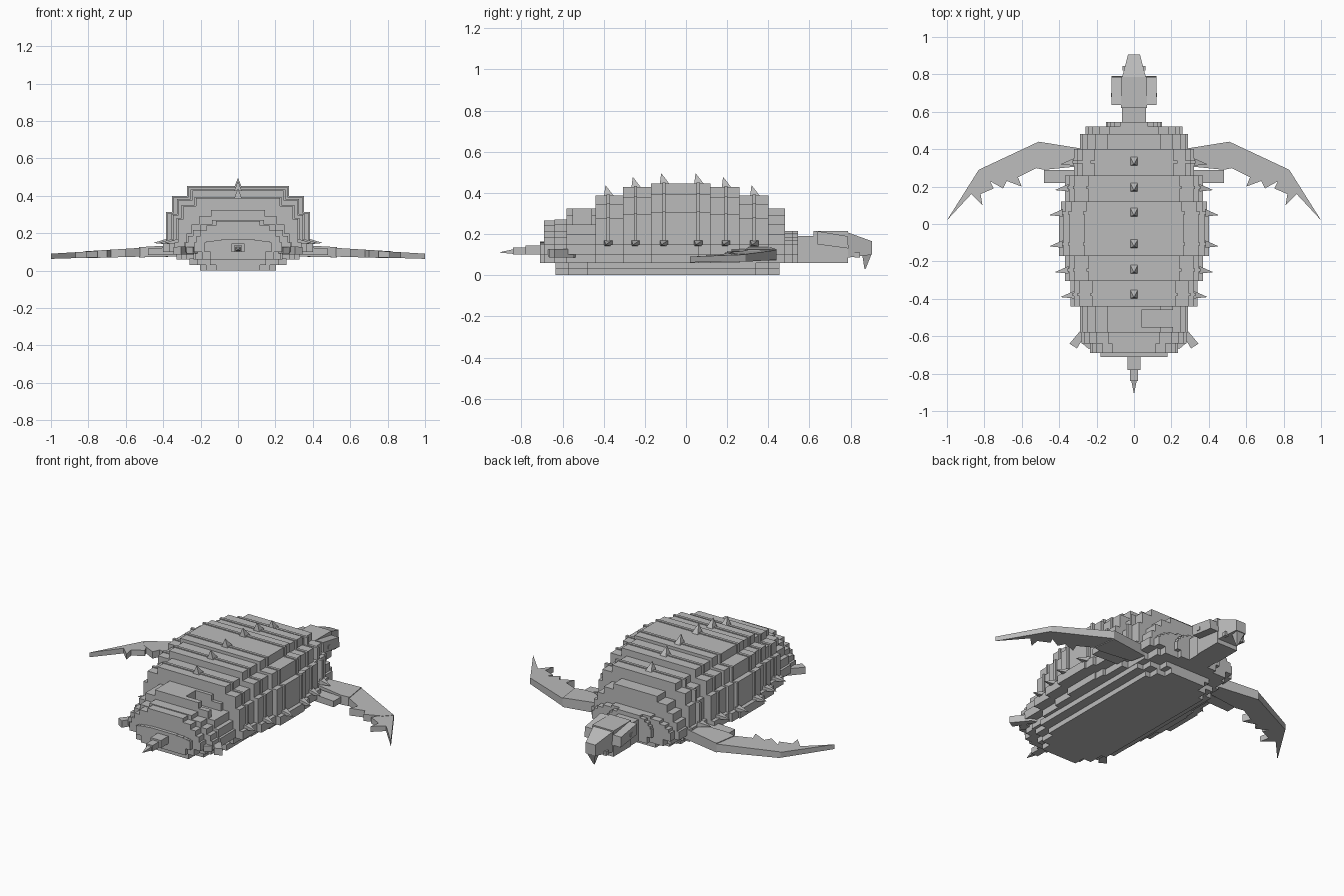
import bpy, bmesh, math

if "Cube" in bpy.data.objects:
    bpy.data.objects.remove(bpy.data.objects["Cube"])

grey = bpy.data.materials.new("stone grey")
grey.diffuse_color = (0.5, 0.5, 0.5, 1)
grey.use_nodes = True
grey.node_tree.nodes["Principled BSDF"].inputs["Base Color"].default_value = grey.diffuse_color


def finish(name, bm):
    bmesh.ops.recalc_face_normals(bm, faces=bm.faces)
    me = bpy.data.meshes.new(name)
    bm.to_mesh(me)
    bm.free()
    me.materials.append(grey)
    ob = bpy.data.objects.new(name, me)
    bpy.context.collection.objects.link(ob)
    return ob


def loft(bm, a, b):
    """Closed solid between two matching point loops."""
    va, vb = [bm.verts.new(p) for p in a], [bm.verts.new(p) for p in b]
    bm.faces.new(va[::-1])
    bm.faces.new(vb)
    n = len(a)
    for i in range(n):
        j = (i + 1) % n
        bm.faces.new((va[i], va[j], vb[j], vb[i]))


def box(bm, x0, x1, y0, y1, z0, z1):
    r = lambda z: [(x0, y0, z), (x1, y0, z), (x1, y1, z), (x0, y1, z)]
    loft(bm, r(z0), r(z1))


BROAD = ((0.94, 0.53), (0.86, 0.82), (0.66, 1.0))
ROUND = ((0.95, 0.28), (0.86, 0.55), (0.72, 0.8), (0.5, 1.0))


def layers(W, T, grow=0.0):
    """Stepped half cross-section: (half width, bottom, top)."""
    out = [(W * 0.82, 0.06, 0.10), (W, 0.10, 0.15)]
    z = 0.15
    for k, f in (BROAD if T > 0.35 else ROUND):
        z1 = 0.15 + (T - 0.15) * f + grow * 0.6
        out.append((W * k + grow, z, z1))
        z = z1
    return out


def section(bm, y0, y1, lay, cap=None):
    """Extrude a stepped profile along y; cap cuts a notch on the right."""
    right, left = [], []
    for hw, z0, z1 in lay:
        rx = 0.04 if cap and z0 >= cap else hw
        right += [(rx, z0), (rx, z1)]
        left += [(-hw, z0), (-hw, z1)]
    prof = right + left[::-1]
    loft(bm, [(x, y0, z) for x, z in prof], [(x, y1, z) for x, z in prof])


# Shell: stepped slices from tail to neck (y0, y1, half width, top)
bm = bmesh.new()
slices = [(-.71, -.69, .18, .165), (-.69, -.64, .235, .265), (-.64, -.58, .28, .27),
          (-.58, -.55, .29, .325), (-.46, -.44, .29, .325), (-.44, -.305, .34, .388),
          (-.305, -.17, .37, .428), (-.17, .06, .40, .446), (.06, .12, .39, .446),
          (.12, .26, .37, .428), (.26, .40, .32, .388), (.40, .48, .29, .325),
          (.48, .52, .26, .215), (.52, .545, .15, .215)]
for y0, y1, W, T in slices:
    section(bm, y0, y1, layers(W, T))
section(bm, -.55, -.46, layers(.29, .325), cap=.24)
finish("shell", bm)

# Raised ribs, with spikes on the ridge and both sides
ribs = [(-.378, .34, .388), (-.245, .37, .428), (-.107, .40, .446),
        (.06, .40, .446), (.194, .37, .428), (.332, .34, .388)]
bm = bmesh.new()
for y, W, T in ribs:
    section(bm, y - .008, y + .008, layers(W, T, .009)[2:])
finish("shell_ribs", bm)

bm = bmesh.new()
for y, W, T in ribs:
    base = [(-.02, y - .02, T), (.02, y - .02, T), (.02, y + .025, T), (-.02, y + .025, T)]
    tip = [(x * .05, y - .013 + (yy - y) * .05, T + .048) for x, yy, _ in base]
    loft(bm, base, tip)
    for s in (-1, 1):
        x0, x1 = W - .02, W + .05
        b = [(s * x0, y - .02, .14), (s * x0, y + .02, .14),
             (s * x0, y + .02, .17), (s * x0, y - .02, .17)]
        t = [(s * x1, y - .012 + (q[1] - y) * .05, .148 + (q[2] - .155) * .05) for q in b]
        loft(bm, b, t)
finish("shell_spikes", bm)

# Belly plates, stepped in towards both ends and downwards
bm = bmesh.new()
for hw, y0, y1 in ((.26, -.48, .34), (.22, -.57, .40), (.15, -.635, .455)):
    box(bm, -hw, hw, y0, y1, .03, .065)
    box(bm, -hw * .78, hw * .78, y0, y1, 0, .04)
finish("belly", bm)

# Neck and head
bm = bmesh.new()
box(bm, -.065, .065, .53, .65, .06, .19)
finish("neck", bm)
bm = bmesh.new()
box(bm, -.07, .07, .62, .787, .06, .215)
finish("head", bm)
bm = bmesh.new()
for s in (-1, 1):
    a = [(s * .06, .64, .15), (s * .06, .79, .13), (s * .06, .785, .19), (s * .06, .635, .215)]
    loft(bm, a, [(s * .12, y, z) for _, y, z in a])
finish("brow_plates", bm)
bm = bmesh.new()
for s in (-1, 1):
    box(bm, s * .115, s * .124, .68, .70, .16, .18)
finish("eyes", bm)


def snout(y, hw, z0, z1):
    return [(-hw, y, z0), (hw, y, z0), (hw, y, z1), (-hw, y, z1)]


bm = bmesh.new()
loft(bm, snout(.78, .065, .085, .21), snout(.905, .032, .10, .165))
hook = [(-.03, .855, .11), (.03, .855, .11), (.03, .905, .11), (-.03, .905, .11)]
loft(bm, hook, [(x * .1, .87 + (y - .88) * .1, .03) for x, y, _ in hook])
for s in (-1, 1):
    box(bm, s * .04, s * .062, .82, .845, .085, .11)
finish("beak", bm)

# Front flippers: flat outlines, thinning and dropping outwards
shoulder = [(.26, .40), (.51, .44), (.53, .30), (.48, .29), (.28, .31)]
arm = [(.51, .44), (.83, .29), (.79, .24), (.70, .19), (.68, .23), (.60, .20), (.62, .25), (.50, .31)]
hand = [(.83, .29), (1.0, .02), (.87, .16), (.81, .10), (.82, .16), (.75, .19), (.78, .25)]
stub = [(.30, .22), (.48, .22), (.48, .29), (.30, .29)]


def slab(bm, outline, s, thick):
    mid = lambda x: .108 - .045 * max(0, x - .3)
    th = lambda x: thick * (1.15 - .7 * max(0, x - .3))
    loft(bm, [(s * x, y, mid(x) - th(x) / 2) for x, y in outline],
         [(s * x, y, mid(x) + th(x) / 2) for x, y in outline])


for s, side in ((-1, "left"), (1, "right")):
    bm = bmesh.new()
    for outline, t in ((shoulder, .055), (arm, .047), (hand, .042), (stub, .035)):
        slab(bm, outline, s, t)
    finish("front_flipper_" + side, bm)

    # Rear flippers
    bm = bmesh.new()
    slab(bm, [(.22, -.53), (.27, -.55), (.345, -.64), (.305, -.665)], s, .036)
    slab(bm, [(.20, -.62), (.27, -.60), (.275, -.64), (.24, -.67)], s, .03)
    finish("rear_flipper_" + side, bm)

# Tail
bm = bmesh.new()
box(bm, -.035, .035, -.78, -.69, .10, .145)
box(bm, -.022, .022, -.84, -.77, .10, .135)
loft(bm, snout(-.83, .016, .103, .128), snout(-.905, .001, .110, .112))
finish("tail", bm)
